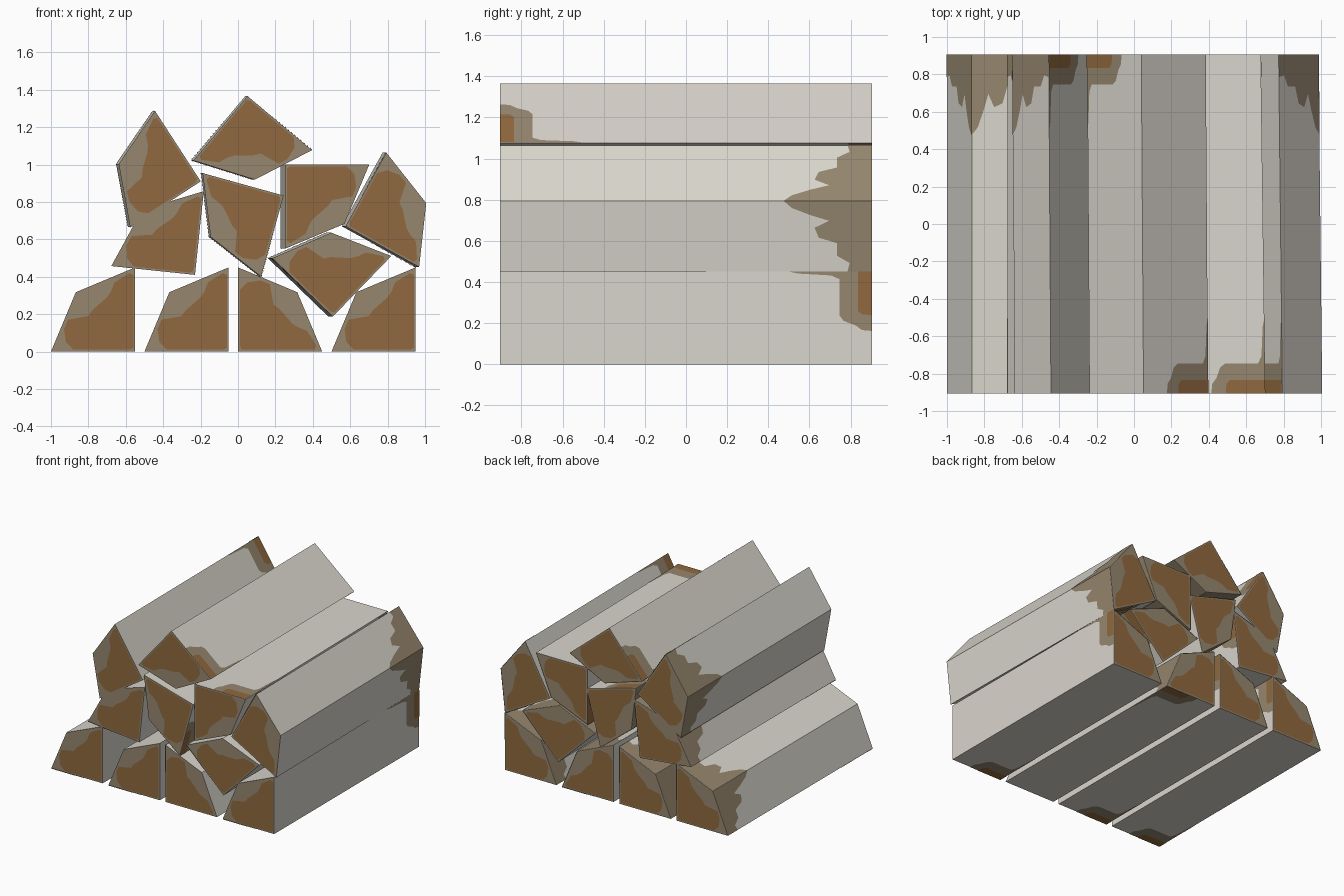
import bpy, bmesh, math
from mathutils import Vector

if "Cube" in bpy.data.objects:
    bpy.data.objects.remove(bpy.data.objects["Cube"])


def material(name, srgb):
    m = bpy.data.materials.new(name)
    m.diffuse_color = [((c / 255 + 0.055) / 1.055) ** 2.4 for c in srgb] + [1]
    m.use_nodes = True
    m.node_tree.nodes["Principled BSDF"].inputs["Base Color"].default_value = m.diffuse_color
    return m


MATS = [material("pale_grey_wood", (218, 214, 205)),
        material("sapwood_tan", (150, 135, 111)),
        material("heartwood_brown", (144, 105, 62))]
GREY, TAN, BROWN = 0, 1, 2
HALF = 0.905          # half the log length
R = 0.45              # log radius
LIFT = 0.002          # height of the painted plates

# Quarter-log section in its own axes: heart, first corner, bark ridge, second corner
SECTION = [(0, 0), (R, 0), (R * 0.705, R * 0.705), (0, R)]

# Brown heart area on the end grain, same axes
HEART = [(.01, .02), (.03, .01), (.33, .01), (.37, .05), (.38, .12), (.36, .17),
         (.25, .19), (.23, .22), (.15, .29), (.13, .32), (.11, .37), (.03, .42), (.01, .41)]

# Stains on the sides: (fraction along the edge, depth from the log end)
SPLIT_TAN = [(.36, 0), (.37, .05), (.42, .08), (.47, .14), (.53, .16), (.92, .16),
             (.96, .2), (.98, .36), (1, .4), (1, 0)]
SPLIT_BROWN = [(.53, 0), (.54, .05), (.58, .07), (1, .07), (1, 0)]
BARK_TAN = [(0, 0), (0, .12), (.12, .11), (.22, .17), (.4, .17), (.48, .26), (.62, .28),
            (.72, .21), (.8, .3), (.9, .39), (1, .43), (1, 0)]


def build_log(name, ax, az, angle, skew):
    a = math.radians(angle)
    u = Vector((math.cos(a), math.sin(a)))
    v = Vector((u.y, -u.x))
    origin = Vector((ax, az))

    def world(p, y):
        q = origin + u * p[0] + v * p[1]
        return Vector((q.x - skew * y / HALF, y, q.y))

    bm = bmesh.new()

    def face(points, mat, outward=None):
        f = bm.faces.new([p if isinstance(p, bmesh.types.BMVert) else bm.verts.new(p)
                          for p in points])
        f.material_index = mat
        f.normal_update()
        if outward is not None and f.normal.dot(outward) < 0:
            f.normal_flip()
        return f

    # solid log
    front = [bm.verts.new(world(p, -HALF)) for p in SECTION]
    back = [bm.verts.new(world(p, HALF)) for p in SECTION]
    face(front, TAN)
    face(back, TAN)
    for i in range(4):
        j = (i + 1) % 4
        face([front[i], front[j], back[j], back[i]], GREY)
    bmesh.ops.recalc_face_normals(bm, faces=bm.faces[:])

    # heartwood on both ends
    for s in (-1, 1):
        face([world(p, s * (HALF + LIFT)) for p in HEART], BROWN, Vector((0, s, 0)))

    # stains on the sides
    def stain(p, q, outline, end, mat, lift):
        p, q = Vector(p), Vector(q)
        n = Vector((q.y - p.y, p.x - q.x)).normalized()
        if n.dot((p + q) / 2 - Vector((.18, .18))) < 0:
            n = -n
        out = world(n, 0) - world((0, 0), 0)
        face([world(p.lerp(q, t) + n * lift, end * (HALF - d)) for t, d in outline],
             mat, out)

    heart, c1, ridge, c2 = SECTION
    for corner, end in ((c1, -1), (c2, 1)):
        stain(heart, corner, SPLIT_TAN, end, TAN, LIFT)
        stain(heart, corner, SPLIT_BROWN, end, BROWN, 2 * LIFT)
        stain(corner, ridge, BARK_TAN, 1, TAN, LIFT)

    mesh = bpy.data.meshes.new(name)
    bm.to_mesh(mesh)
    bm.free()
    for m in MATS:
        mesh.materials.append(m)
    bpy.context.collection.objects.link(bpy.data.objects.new(name, mesh))


# heart position x, z, turn of the section, sideways skew of the log
LOGS = [("bottom_log", -.55, 0, 180, 0), ("bottom_log", -.05, 0, 180, 0),
        ("bottom_log", 0, 0, 90, 0), ("bottom_log", .95, 0, 180, 0),
        ("middle_log", -.23, .41, 174, 0), ("middle_log", .24, .834, 254.5, .004),
        ("middle_log", .24, 1.0, 0, .012), ("middle_log", .495, .187, 136, .012),
        ("top_log", -.205, .91, 213, .006), ("top_log", .565, .67, 61, .01),
        ("top_log", .045, 1.366, -40, .006)]
for i, (name, x, z, angle, skew) in enumerate(LOGS):
    build_log(f"{name}_{i + 1}", x, z, angle, skew)
